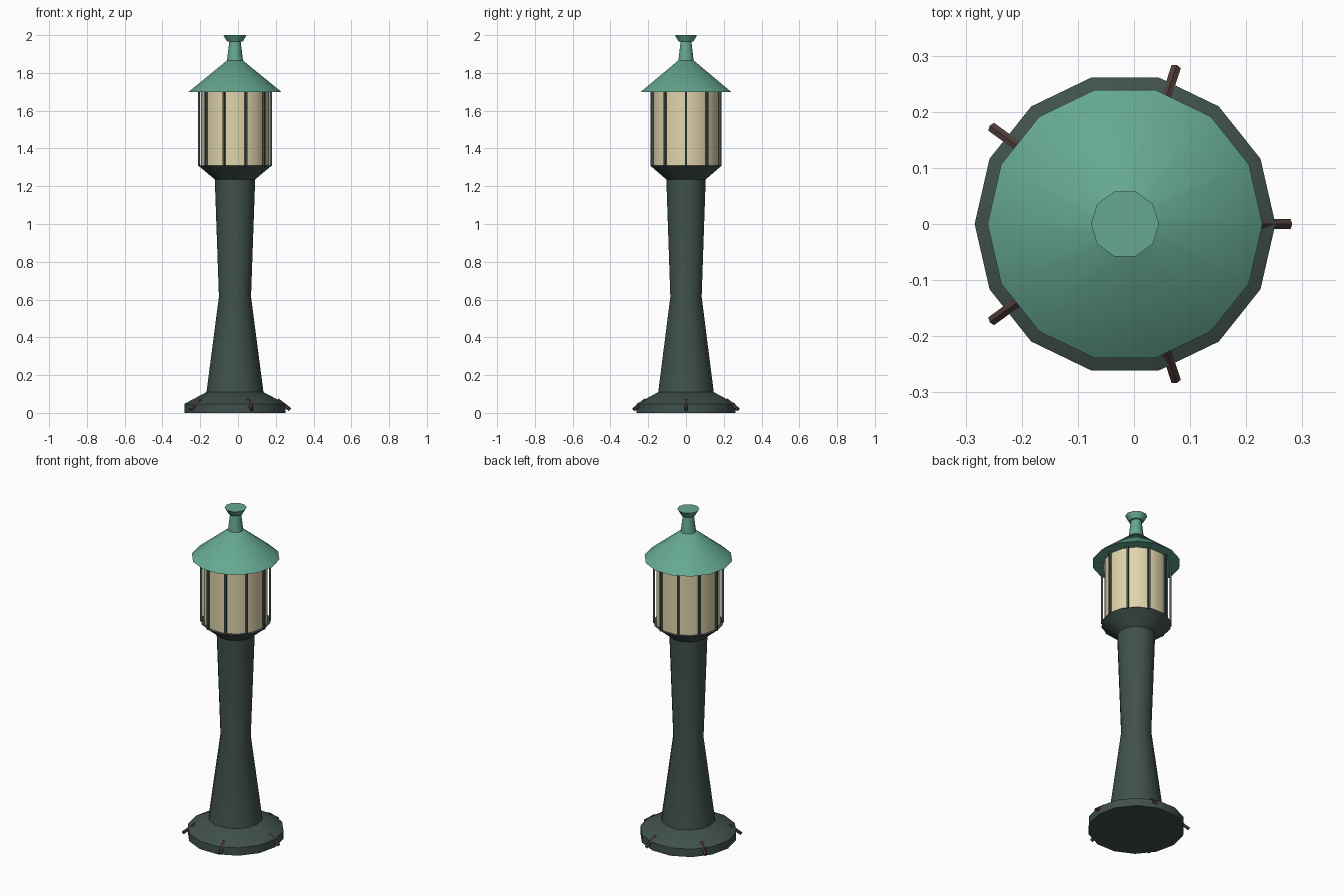
import bpy, bmesh, math
from mathutils import Vector, Matrix

if "Cube" in bpy.data.objects:
    bpy.data.objects.remove(bpy.data.objects["Cube"])

CX = -0.016  # axis of the lamp


def material(name, rgb):
    m = bpy.data.materials.new(name)
    m.diffuse_color = (*rgb, 1)
    m.use_nodes = True
    m.node_tree.nodes["Principled BSDF"].inputs["Base Color"].default_value = m.diffuse_color
    return m


iron = material("dark green iron", (0.052, 0.082, 0.072))
copper = material("green copper", (0.13, 0.39, 0.28))
glass = material("cream glass", (0.75, 0.66, 0.41))
rust = material("brown bolt", (0.08, 0.048, 0.042))


def finish(name, bm, mat, smooth=True):
    bmesh.ops.recalc_face_normals(bm, faces=bm.faces)
    me = bpy.data.meshes.new(name)
    bm.to_mesh(me)
    bm.free()
    me.materials.append(mat)
    ob = bpy.data.objects.new(name, me)
    ob.location.x = CX
    bpy.context.collection.objects.link(ob)
    if smooth:
        bpy.ops.object.select_all(action='DESELECT')
        ob.select_set(True)
        bpy.context.view_layer.objects.active = ob
        bpy.ops.object.shade_smooth_by_angle(angle=math.radians(40))
    return ob


def turned(name, profile, sides, mat):
    """Closed solid of revolution from (radius, height) points."""
    bm = bmesh.new()
    rings = [[bm.verts.new((r * math.cos(2 * math.pi * i / sides),
                            r * math.sin(2 * math.pi * i / sides), z))
              for i in range(sides)] for r, z in profile]
    for a, b in zip(rings, rings[1:]):
        for i in range(sides):
            j = (i + 1) % sides
            bm.faces.new((a[i], a[j], b[j], b[i]))
    bm.faces.new(rings[0][::-1])
    bm.faces.new(rings[-1])
    return finish(name, bm, mat)


# Post, from foot to lantern
turned("base", [(0.268, 0), (0.268, 0.048), (0.151, 0.11)], 14, iron)
turned("column", [(0.151, 0.108), (0.085, 0.615), (0.107, 1.24)], 14, iron)
turned("lantern_collar", [(0.107, 1.236), (0.195, 1.31)], 14, iron)

# Lantern and roof
turned("lantern_glass", [(0.179, 1.305), (0.179, 1.702)], 14, glass)
turned("roof", [(0.245, 1.70), (0.043, 1.865)], 14, copper)
turned("roof_neck", [(0.043, 1.86), (0.030, 1.967)], 10, copper)
turned("finial", [(0.041, 1.965), (0.061, 2.0)], 10, copper)

# Ten upright bars around the glass
bm = bmesh.new()
for i in range(10):
    m = (Matrix.Rotation(i * math.tau / 10, 4, 'Z')
         @ Matrix.Translation((0.19, 0, 1.505))
         @ Matrix.Diagonal((0.012, 0.012, 0.395, 1)))
    bmesh.ops.create_cube(bm, size=1, matrix=m)
finish("lantern_bars", bm, iron, smooth=False)

# Five slanted bolts around the foot
bm = bmesh.new()
inner, outer = Vector((0.225, 0, 0.068)), Vector((0.292, 0, 0.017))
axis = outer - inner
for i in range(5):
    m = (Matrix.Rotation(i * math.tau / 5, 4, 'Z')
         @ Matrix.Translation((inner + outer) / 2)
         @ axis.to_track_quat('Z', 'Y').to_matrix().to_4x4())
    bmesh.ops.create_cone(bm, cap_ends=True, segments=6, radius1=0.01,
                          radius2=0.01, depth=axis.length, matrix=m)
finish("base_bolts", bm, rust, smooth=False)
